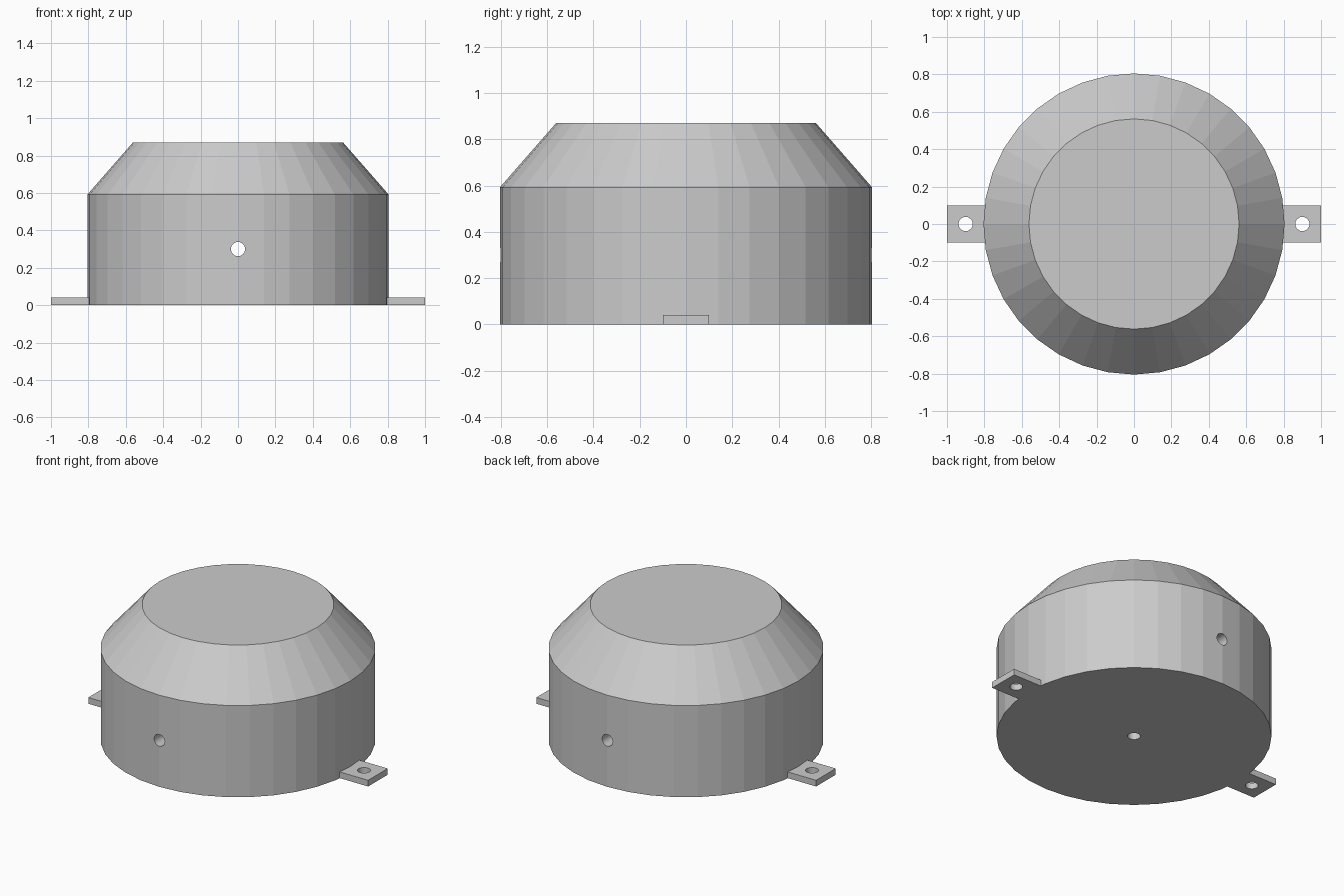
import bpy, bmesh, math
from mathutils import Matrix

cube = bpy.data.objects.get("Cube")
if cube:
    bpy.data.objects.remove(cube, do_unlink=True)

grey = bpy.data.materials.new("light grey")
grey.use_nodes = True
COLOUR = (0.6, 0.6, 0.6, 1)
grey.diffuse_color = COLOUR
grey.node_tree.nodes["Principled BSDF"].inputs["Base Color"].default_value = COLOUR

SIDES = 36
HOLE = 0.038


def add_object(name, bm):
    bmesh.ops.recalc_face_normals(bm, faces=bm.faces)
    mesh = bpy.data.meshes.new(name)
    bm.to_mesh(mesh)
    bm.free()
    mesh.materials.append(grey)
    obj = bpy.data.objects.new(name, mesh)
    bpy.context.collection.objects.link(obj)
    return obj


def lathe(name, profile):
    """Closed solid of revolution from (radius, height) rings."""
    bm = bmesh.new()
    rings = []
    for r, z in profile:
        angles = [2 * math.pi * i / SIDES for i in range(SIDES)]
        rings.append([bm.verts.new((r * math.cos(a), r * math.sin(a), z)) for a in angles])
    for low, high in zip(rings, rings[1:]):
        for i in range(SIDES):
            j = (i + 1) % SIDES
            bm.faces.new((low[i], low[j], high[j], high[i]))
    bm.faces.new(rings[0])
    bm.faces.new(rings[-1])
    return add_object(name, bm)


def drill(target, centre, length, tilt=0.0):
    """Cut a round hole, then remove the cutter."""
    bm = bmesh.new()
    matrix = Matrix.Translation(centre) @ Matrix.Rotation(tilt, 4, "X")
    bmesh.ops.create_cone(bm, cap_ends=True, segments=24, radius1=HOLE,
                          radius2=HOLE, depth=length, matrix=matrix)
    cutter = add_object("hole_cutter", bm)
    cutter.hide_render = True
    mod = target.modifiers.new("hole", "BOOLEAN")
    mod.operation = "DIFFERENCE"
    mod.solver = "EXACT"
    mod.object = cutter
    bpy.context.view_layer.objects.active = target
    bpy.ops.object.modifier_apply(modifier=mod.name)
    bpy.data.objects.remove(cutter, do_unlink=True)


# Solid body: straight wall with a tapered shoulder and flat top
body = lathe("body", [(0.805, 0), (0.805, 0.592), (0.562, 0.87)])
drill(body, (0, 0, 0.3), 2, math.pi / 2)   # cross hole, front to back
drill(body, (0, 0, 0.1), 0.4)              # hole in the underside

# Flat mounting tabs, mirrored left and right
bm = bmesh.new()
bmesh.ops.create_cube(bm, size=1, matrix=Matrix.Translation((0.895, 0, 0.02))
                      @ Matrix.Diagonal((0.21, 0.2, 0.04, 1)))
tabs = add_object("mounting_tabs", bm)
drill(tabs, (0.9, 0, 0.02), 0.2)
tabs.modifiers.new("mirror", "MIRROR")
